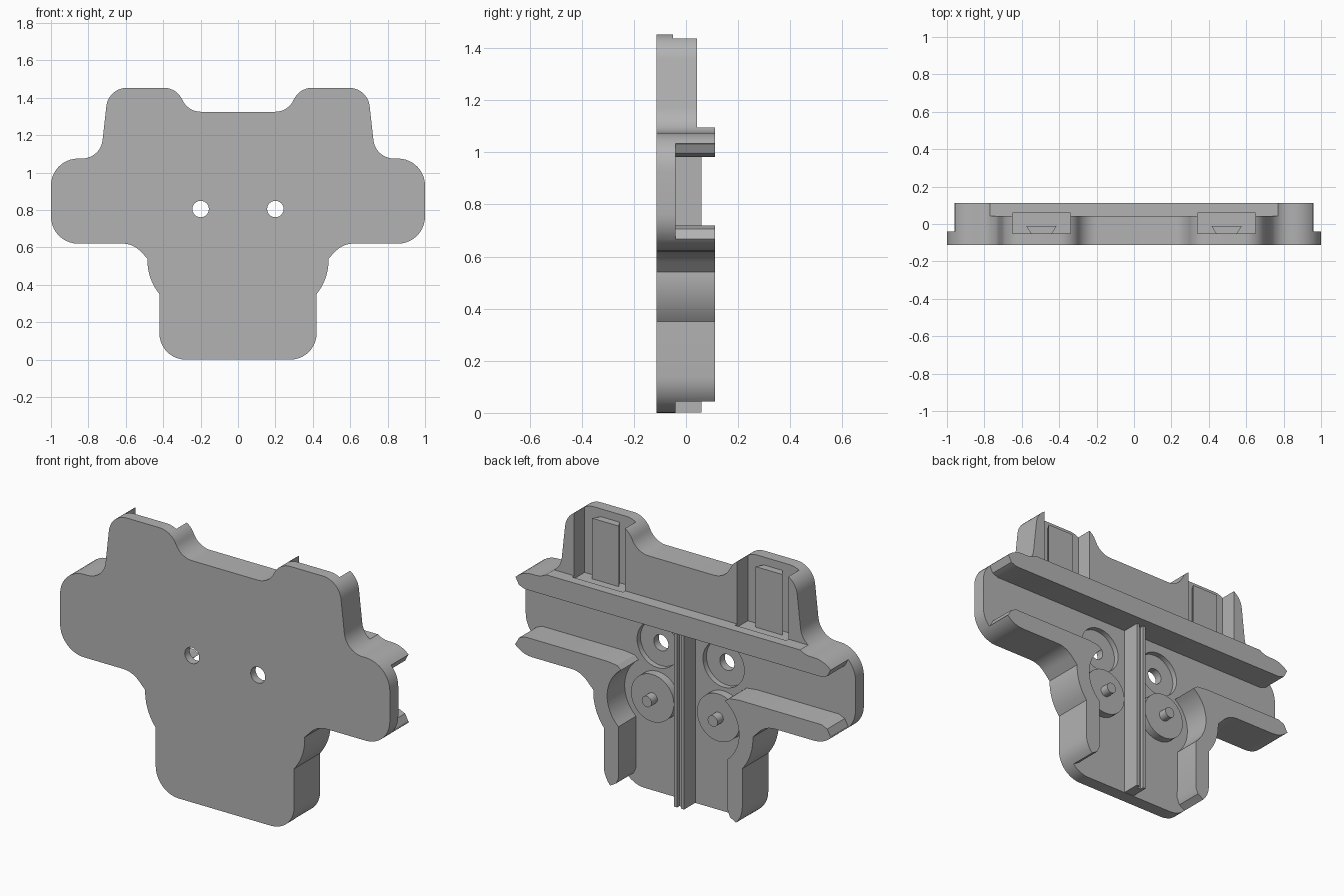
import bpy, bmesh, math
from mathutils import Vector

if "Cube" in bpy.data.objects:
    bpy.data.objects.remove(bpy.data.objects["Cube"], do_unlink=True)

grey = bpy.data.materials.new("plain_grey")
grey.use_nodes = True
grey.diffuse_color = (0.45, 0.45, 0.45, 1)
grey.node_tree.nodes["Principled BSDF"].inputs["Base Color"].default_value = (0.45, 0.45, 0.45, 1)

FRONT, FLOOR, BACK = -0.113, -0.04, 0.112


def arc(cx, cz, r, a0, a1, n=16):
    angles = [math.radians(a0 + (a1 - a0) * i / n) for i in range(n + 1)]
    return [(cx + r * math.cos(a), cz + r * math.sin(a)) for a in angles]


def fillet(points, n=10):
    """Round every (x, z, radius) corner of an open path."""
    out = []
    for i, p in enumerate(points):
        if len(p) < 3:
            out.append(p)
            continue
        c = Vector(p[:2])
        a = (Vector(points[i - 1][:2]) - c).normalized()
        b = (Vector(points[i + 1][:2]) - c).normalized()
        half = a.angle(b) / 2
        centre = c + (a + b).normalized() * (p[2] / math.sin(half))
        t = p[2] / math.tan(half)
        u, v = c + a * t - centre, c + b * t - centre
        sweep = u.angle(v)
        for k in range(n + 1):
            f = k / n
            q = (u * math.sin((1 - f) * sweep) + v * math.sin(f * sweep)) / math.sin(sweep)
            out.append(tuple(centre + q))
    return out


def mirrored(half):
    return half + [(-x, z) for x, z in reversed(half) if x > 1e-5]


def prism(name, points, lo, hi, axis="Y"):
    """Extrude a profile along Y (profile in xz) or Z (profile in xy)."""
    place = (lambda p, h: (p[0], h, p[1])) if axis == "Y" else (lambda p, h: (p[0], p[1], h))
    bm = bmesh.new()
    face = bm.faces.new([bm.verts.new(place(p, lo)) for p in points])
    grown = bmesh.ops.extrude_face_region(bm, geom=[face])["geom"]
    shift = Vector(place((0, 0), hi - lo))
    bmesh.ops.translate(bm, vec=shift, verts=[g for g in grown if isinstance(g, bmesh.types.BMVert)])
    bmesh.ops.recalc_face_normals(bm, faces=bm.faces)
    mesh = bpy.data.meshes.new(name)
    bm.to_mesh(mesh)
    bm.free()
    mesh.materials.append(grey)
    ob = bpy.data.objects.new(name, mesh)
    bpy.context.collection.objects.link(ob)
    return ob


def box(x0, x1, z0, z1):
    return [(x0, z0), (x1, z0), (x1, z1), (x0, z1)]


def disc(name, x, z, r, lo, hi, n=40):
    return prism(name, arc(x, z, r, 0, 360, n)[:-1], lo, hi)


def smooth(ob):
    bpy.ops.object.select_all(action="DESELECT")
    ob.select_set(True)
    bpy.context.view_layer.objects.active = ob
    bpy.ops.object.shade_smooth_by_angle(angle=math.radians(30))


# Body silhouette
lower = fillet([(0, 0), (0.42, 0, 0.14), (0.42, 0.35)])
bulge = arc(0.2, 0.53, 0.284, -39, 2)[1:]
upper = fillet([(0.485, 0.54), (0.56, 0.62, 0.13), (1, 0.62, 0.145), (1, 1.075, 0.145),
                (0.735, 1.075, 0.11), (0.693, 1.453, 0.11), (0.33, 1.453, 0.108),
                (0.265, 1.325, 0.108), (0, 1.325)])[1:]
body = prism("body", mirrored(lower + bulge + upper), FRONT, BACK)

# Cutters: T-shaped channel, lowered wings, wing pockets, screw holes
channel = [(0, -0.1), (0.4, -0.1), (0.4, 0.03), (0.375, 0.047), (0.345, 0.065), (0.33, 0.1)]
channel += arc(0.2, 0.53, 0.2, -49, 55)
channel += [(0.34, 0.713), (0.4, 0.72), (0.9, 0.72), (0.935, 0.705), (0.955, 0.667), (1.1, 0.6),
            (1.1, 1.1), (0.955, 1.033), (0.935, 0.995), (0.9, 0.982), (0, 0.982)]
cutters = [prism("channel_cutter", mirrored(channel), FLOOR, 0.3),
           prism("wing_cutter", box(-1.2, 1.2, 1.095, 1.6), 0.042, 0.3)]
for s in (-1, 1):
    cutters += [prism("pocket_cutter", box(s * 0.495 - 0.155, s * 0.495 + 0.155, 1.078, 1.6), -0.05, 0.06),
                disc("counterbore_cutter", s * 0.2, 0.805, 0.125, -0.07, 0),
                disc("hole_cutter", s * 0.2, 0.805, 0.044, -0.2, 0.1)]
for c in cutters:
    mod = body.modifiers.new(c.name, "BOOLEAN")
    mod.operation, mod.solver, mod.object = "DIFFERENCE", "EXACT", c
graph = bpy.context.evaluated_depsgraph_get()
result = bpy.data.meshes.new_from_object(body.evaluated_get(graph))
body.modifiers.clear()
body.data = result
for c in cutters:
    bpy.data.objects.remove(c, do_unlink=True)
smooth(body)

# Grooved centre rib
prism("centre_rib", [(-0.03, -0.045), (0.03, -0.045), (0.03, 0.06), (0.012, 0.06), (0.012, 0.04),
                     (-0.012, 0.04), (-0.012, 0.06), (-0.03, 0.06)], 0.002, 0.985, "Z")

# Pivot discs with pins, and dovetail slides in the wings
for s, side in ((1, "left"), (-1, "right")):
    smooth(disc(side + "_pivot_disc", s * 0.2, 0.53, 0.13, -0.045, 0.005))
    smooth(disc(side + "_pivot_pin", s * 0.2, 0.53, 0.03, 0, 0.055, 24))
    m = s * 0.495
    prism(side + "_dovetail_slide", [(m - 0.055, -0.052), (m + 0.055, -0.052),
                                     (m + 0.082, -0.01), (m - 0.082, -0.01)], 1.078, 1.41, "Z")
